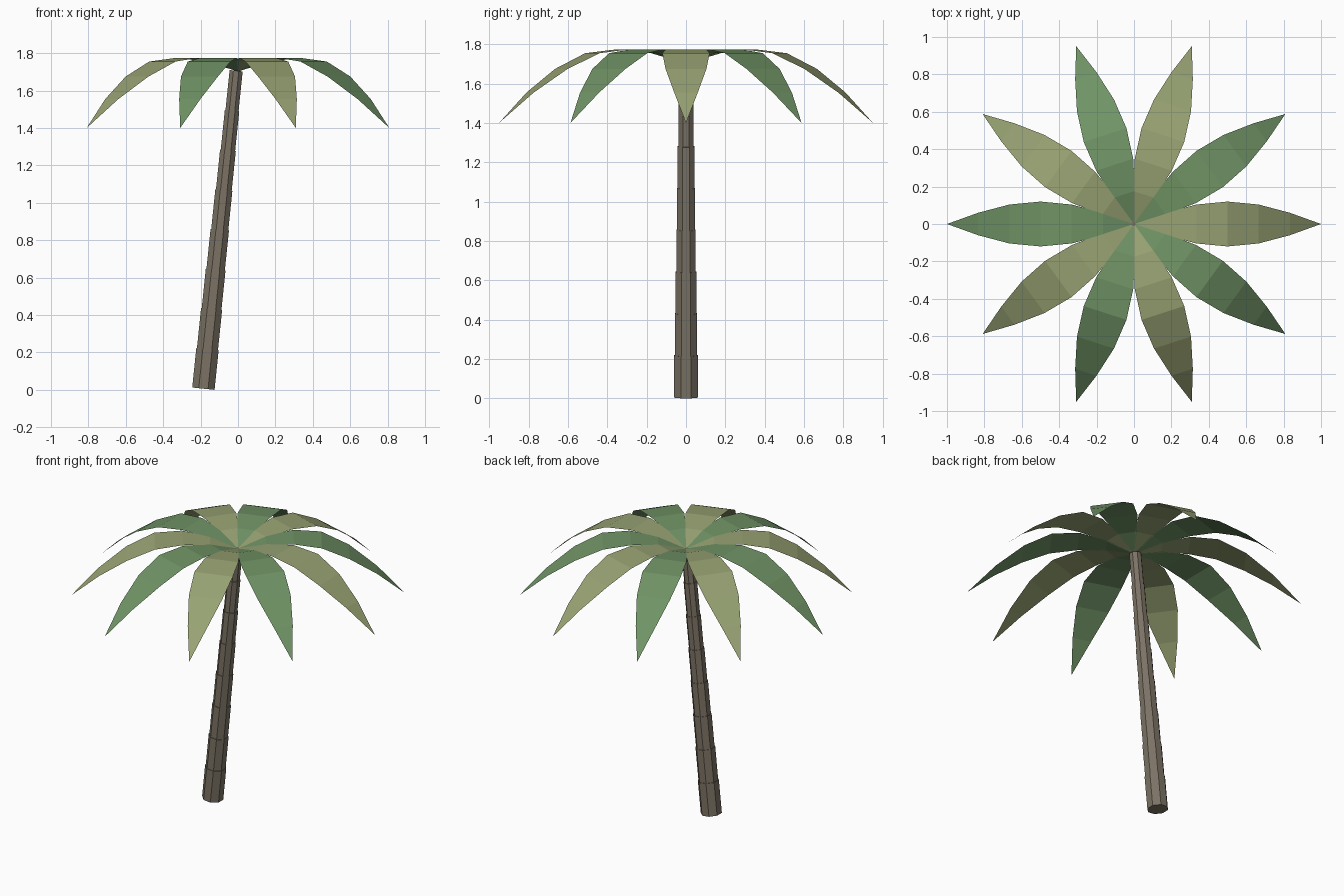
import bpy, bmesh
from math import sin, pi, radians
from mathutils import Vector, Matrix

if "Cube" in bpy.data.objects:
    bpy.data.objects.remove(bpy.data.objects["Cube"])


def material(name, rgb):
    m = bpy.data.materials.new(name)
    m.diffuse_color = (*rgb, 1)
    m.use_nodes = True
    m.node_tree.nodes["Principled BSDF"].inputs["Base Color"].default_value = m.diffuse_color
    return m


def add_object(name, bm, mat):
    me = bpy.data.meshes.new(name)
    bm.to_mesh(me)
    bm.free()
    me.materials.append(mat)
    ob = bpy.data.objects.new(name, me)
    bpy.context.collection.objects.link(ob)
    return ob


bark = material("bark", (0.20, 0.17, 0.13))
pale = material("pale_leaf", (0.31, 0.36, 0.17))
deep = material("deep_leaf", (0.16, 0.29, 0.13))

# Leaning trunk: eight stacked octagonal rings, each narrower than the one below
base, top = Vector((-0.185, 0, 0.006)), Vector((-0.01, 0, 1.706))
axis = top - base
tilt = axis.to_track_quat('Z', 'Y').to_matrix().to_4x4()
RINGS = 8
bm = bmesh.new()
for i in range(RINGS):
    r = 0.065 - 0.027 * i / (RINGS - 1)
    centre = base + axis * (i + 0.5) / RINGS
    bmesh.ops.create_cone(
        bm, cap_ends=True, segments=8, radius1=r, radius2=r,
        depth=axis.length / RINGS,
        matrix=Matrix.Translation(centre) @ tilt @ Matrix.Rotation(radians(22.5), 4, 'Z'))
add_object("trunk", bm, bark)

# Ten arching fronds: single sheets, rising from the crown and drooping to a tip
heights = [1.702, 1.755, 1.775, 1.755, 1.675, 1.555, 1.4]
for k in range(10):
    bm = bmesh.new()
    rows = []
    for j, z in enumerate(heights):
        t = j / 6
        w = 0.12 * sin(pi * t)
        ys = (-w, w) if 0 < j < 6 else (0,)
        rows.append([bm.verts.new((t, y, z)) for y in ys])
    for a, b in zip(rows, rows[1:]):
        bm.faces.new([a[0]] + b + a[1:])
    bm.transform(Matrix.Rotation(k * pi / 5, 4, 'Z'))
    add_object(f"frond_{k + 1}", bm, deep if k % 2 else pale)
